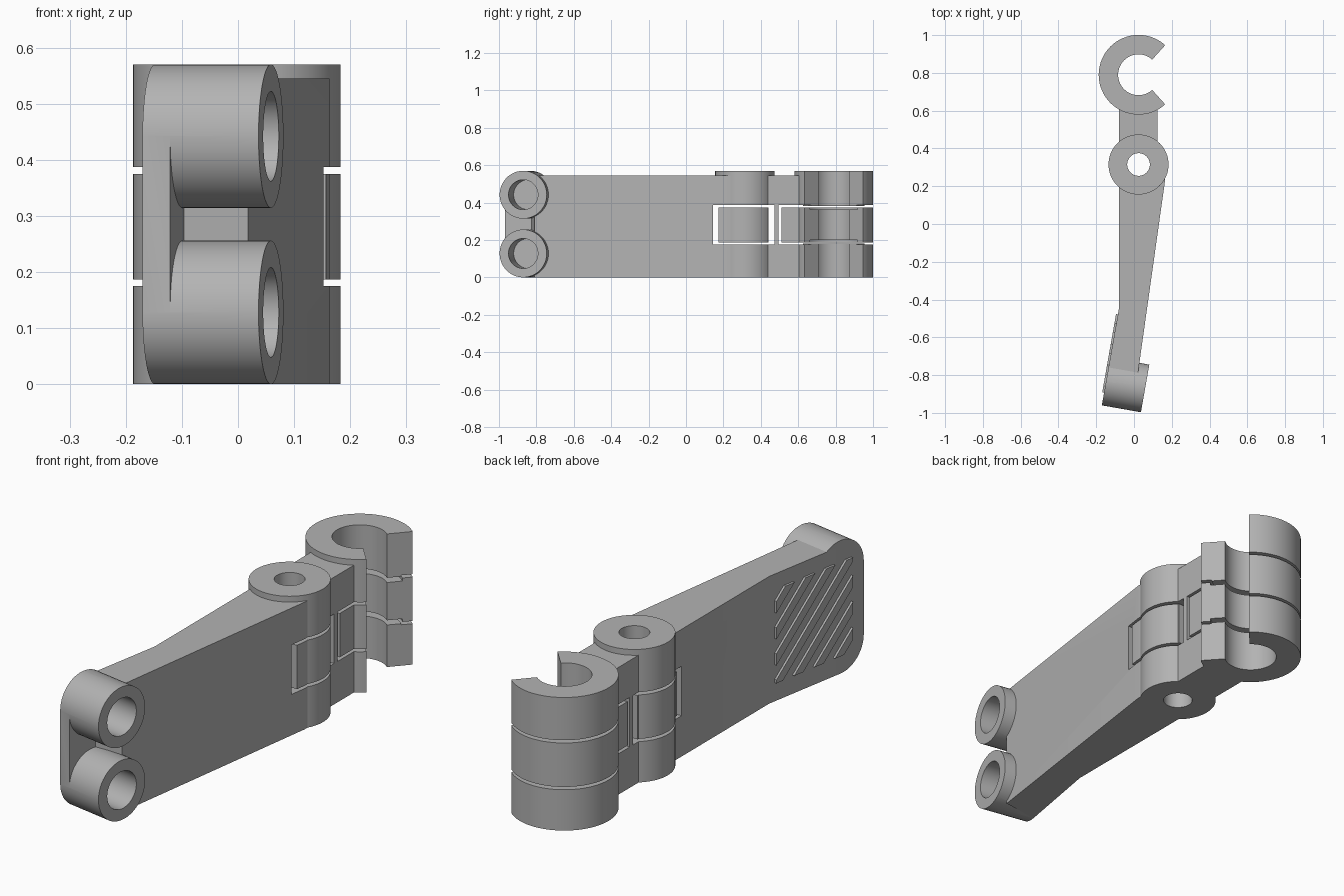
import bpy, bmesh, math
from mathutils import Vector, Matrix

cube = bpy.data.objects.get("Cube")
if cube:
    bpy.data.objects.remove(cube, do_unlink=True)

grey = bpy.data.materials.new("plain grey")
grey.use_nodes = True
grey.diffuse_color = (0.45, 0.45, 0.45, 1)
grey.node_tree.nodes["Principled BSDF"].inputs["Base Color"].default_value = grey.diffuse_color

H, ARM_H = 0.57, 0.545
PIVOT, CLIP = Vector((0.024, 0.315, 0)), Vector((0.024, 0.79, 0))
AXIS = Vector((0.985, -0.174, 0)).normalized()   # across the angled end
ALONG = Vector((0.174, 0.985, 0)).normalized()   # back along the angled end
END = Vector((-0.148, -0.834, 0))                # outer face of the end plate
UP = Vector((0, 0, 1))


def finish(name, bm):
    bmesh.ops.recalc_face_normals(bm, faces=bm.faces)
    mesh = bpy.data.meshes.new(name)
    bm.to_mesh(mesh)
    bm.free()
    mesh.materials.append(grey)
    ob = bpy.data.objects.new(name, mesh)
    bpy.context.collection.objects.link(ob)
    return ob


def prism(name, points, direction):
    """Extrude a closed outline."""
    bm = bmesh.new()
    face = bm.faces.new([bm.verts.new(p) for p in points])
    ext = bmesh.ops.extrude_face_region(bm, geom=[face])["geom"]
    bmesh.ops.translate(bm, vec=direction,
                        verts=[g for g in ext if isinstance(g, bmesh.types.BMVert)])
    return finish(name, bm)


def upright(name, points, z0, z1):
    return prism(name, [(x, y, z0) for x, y in points], UP * (z1 - z0))


def box(name, x0, x1, y0, y1, z0, z1):
    return upright(name, [(x0, y0), (x1, y0), (x1, y1), (x0, y1)], z0, z1)


def disc(name, c, r, z0, z1, n=64):
    angles = [math.tau * i / n for i in range(n)]
    return upright(name, [(c.x + r * math.cos(a), c.y + r * math.sin(a)) for a in angles], z0, z1)


def side_disc(name, z, r, start, length, n=48):
    """Cylinder lying along the axis of the angled end."""
    c = END + UP * z + AXIS * start
    pts = [c + r * (ALONG * math.cos(math.tau * i / n) + UP * math.sin(math.tau * i / n))
           for i in range(n)]
    return prism(name, pts, AXIS * length)


def combine(target, other, op):
    mod = target.modifiers.new("bool", "BOOLEAN")
    mod.operation, mod.solver, mod.object = op, "EXACT", other
    bpy.context.view_layer.objects.active = target
    bpy.ops.object.modifier_apply(modifier=mod.name)
    bpy.data.objects.remove(other, do_unlink=True)


def cut(target, other):
    combine(target, other, "DIFFERENCE")


def join(target, other):
    combine(target, other, "UNION")


# Tapered arm with its angled end
body = upright("hinged_arm", [(-0.08, 0.315), (-0.08, -0.449), (END.x, END.y),
                              (0.018, -0.81), (0.163, 0.22), (0.163, 0.315)], 0, ARM_H)

# Pivot barrel, neck and round clip
join(body, disc("barrel", PIVOT, 0.159, 0, H))
join(body, box("neck", -0.08, 0.125, 0.33, 0.64, 0, ARM_H))
join(body, disc("clip", CLIP, 0.211, 0, H))

# Rounded end plate and the two sockets
R, LOW, HIGH = 0.128, 0.128, 0.442
outline = []
for i in range(50):
    top = i < 25
    a = math.pi * (i if top else i - 1) / 24
    outline.append(END + UP * (HIGH if top else LOW)
                   + R * (ALONG * math.cos(a) + UP * math.sin(a)))
join(body, prism("end_plate", outline, AXIS * 0.05))
for z in (LOW, HIGH):
    join(body, side_disc("socket", z, R, 0.0, 0.21))
for z in (LOW, HIGH):
    cut(body, side_disc("socket_bore", z, 0.08, 0.05, 0.3))

# Pin hole, clip bore and clip mouth
cut(body, disc("pin_hole", PIVOT, 0.06, -0.1, 0.7, 48))
cut(body, disc("clip_bore", CLIP, 0.108, -0.1, 0.7))
mouth = math.radians(48)
far = (0.4 * math.cos(mouth), 0.4 * math.sin(mouth))
cut(body, upright("clip_mouth", [(CLIP.x, CLIP.y), (CLIP.x + far[0], CLIP.y - far[1]),
                                 (CLIP.x + far[0], CLIP.y + far[1])], -0.1, 0.7))

# Clearance frame round the middle knuckle
Z0, Z1, GAP = 0.175, 0.387, 0.012
for z in (Z0, Z1 - GAP):
    cut(body, box("knuckle_gap", -0.3, 0.3, 0.145, 0.472, z, z + GAP))
for y in (0.145, 0.442):
    cut(body, box("knuckle_gap", -0.3, 0.3, y, y + 0.03, Z0, Z1))

# Stepped clearance between the clip rings, and its frame through the neck
for z, inner in ((Z0, 0.18), (Z1 - GAP, 0.362)):
    slit = disc("ring_slit", CLIP, 0.23, z, z + GAP)
    cut(slit, disc("ring_core", CLIP, 0.165, 0, H))
    cut(body, slit)
    slit = disc("inner_slit", CLIP, 0.17, inner, inner + 0.02)
    cut(body, slit)
    cut(body, box("neck_gap", -0.3, 0.3, 0.495, 0.612, z, z + GAP))
cut(body, box("neck_gap", -0.3, 0.3, 0.495, 0.51, Z0, Z1))

# Diagonal grip ribs on the angled outer face, clipped to a rectangle
bend = Vector((-0.08, -0.449, 0))
S0, S1, B0, B1 = 0.03, 0.45, 0.08, 0.48
bm = bmesh.new()
for k in range(-3, 4):
    c = 0.04 + k * 0.112
    bm.faces.new([bm.verts.new((s, s + c + w, 0))
                  for s, w in ((-1, -0.025), (2, -0.025), (2, 0.025), (-1, 0.025))])
for co, no in (((S0, 0, 0), (-1, 0, 0)), ((S1, 0, 0), (1, 0, 0)),
               ((0, B0, 0), (0, -1, 0)), ((0, B1, 0), (0, 1, 0))):
    bmesh.ops.bisect_plane(bm, geom=bm.verts[:] + bm.edges[:] + bm.faces[:],
                           plane_co=co, plane_no=no, clear_outer=True)
ext = bmesh.ops.extrude_face_region(bm, geom=bm.faces[:])["geom"]
bmesh.ops.translate(bm, vec=(0, 0, 0.012),
                    verts=[g for g in ext if isinstance(g, bmesh.types.BMVert)])
place = Matrix((-ALONG, UP, -AXIS)).transposed().to_4x4()
place.translation = bend + AXIS * 0.002
bmesh.ops.transform(bm, matrix=place, verts=bm.verts)
finish("grip_ribs", bm)

# Smooth the round walls, keep edges sharp
bpy.ops.object.select_all(action="DESELECT")
body.select_set(True)
bpy.context.view_layer.objects.active = body
bpy.ops.object.shade_smooth_by_angle(angle=math.radians(30))
